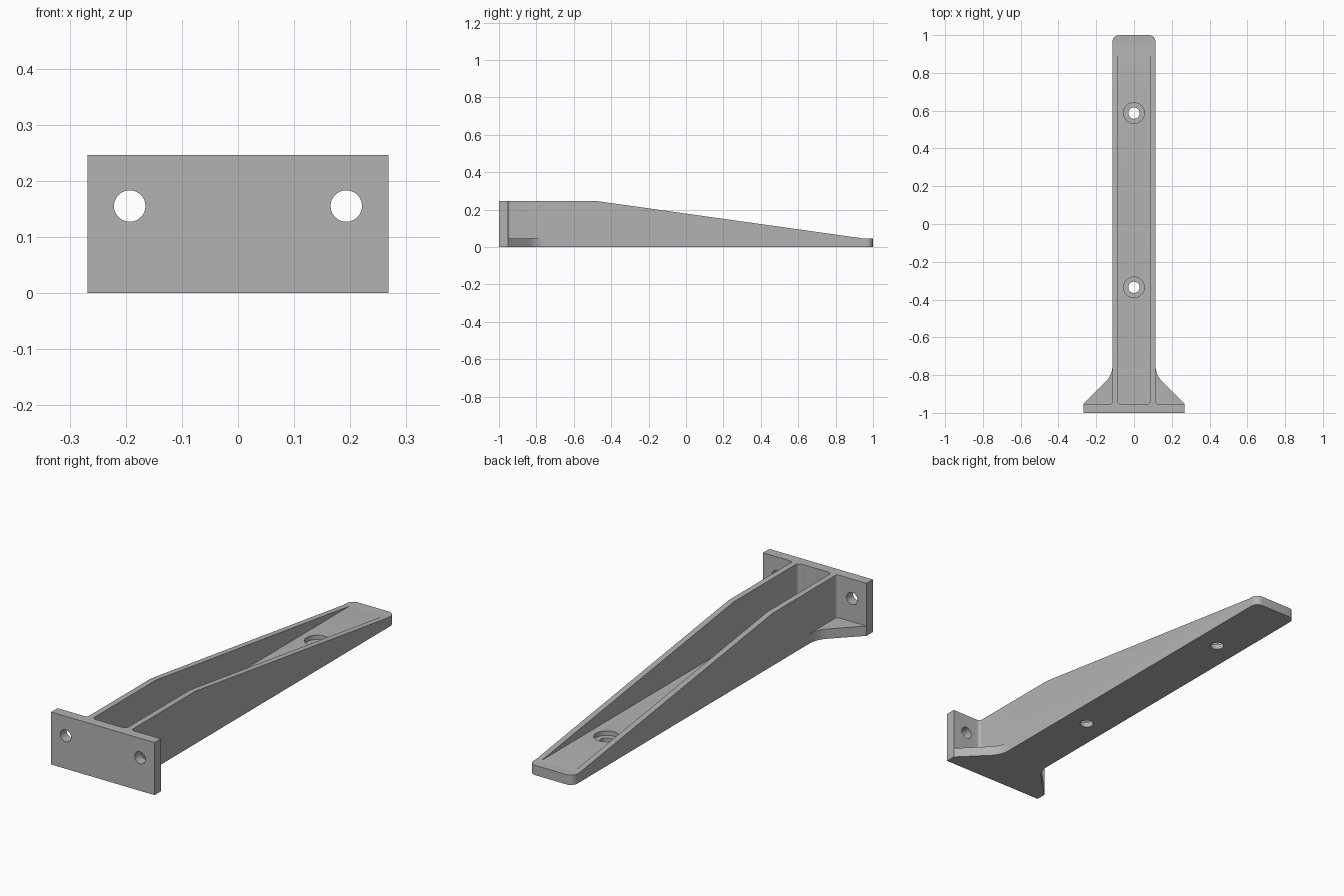
import bpy
import bmesh
import math
from mathutils import Vector, Matrix

if "Cube" in bpy.data.objects:
    bpy.data.objects.remove(bpy.data.objects["Cube"], do_unlink=True)

steel = bpy.data.materials.new("grey_metal")
steel.use_nodes = True
GREY = (0.45, 0.45, 0.45, 1)
steel.diffuse_color = GREY
steel.node_tree.nodes["Principled BSDF"].inputs["Base Color"].default_value = GREY


def rounded(corners, steps=8):
    """Outline from (x, y, radius) corners, with an arc at each rounded one."""
    out = []
    for i, (x, y, r) in enumerate(corners):
        p = Vector((x, y))
        if r == 0:
            out.append(p)
            continue
        a = (Vector(corners[i - 1][:2]) - p).normalized()
        b = (Vector(corners[(i + 1) % len(corners)][:2]) - p).normalized()
        half = a.angle(b) / 2
        centre = p + (a + b).normalized() * (r / math.sin(half))
        start = p + a * (r / math.tan(half)) - centre
        end = p + b * (r / math.tan(half)) - centre
        sweep = math.pi - 2 * half
        for k in range(steps + 1):
            t = k / steps
            v = start * math.sin((1 - t) * sweep) + end * math.sin(t * sweep)
            out.append(centre + v / math.sin(sweep))
    return out


def mirrored(half):
    """Complete a right-hand half outline across x = 0."""
    return half + [(-x, y, r) for x, y, r in reversed(half)]


def finish(bm, name):
    bmesh.ops.recalc_face_normals(bm, faces=bm.faces)
    mesh = bpy.data.meshes.new(name)
    bm.to_mesh(mesh)
    bm.free()
    mesh.materials.append(steel)
    obj = bpy.data.objects.new(name, mesh)
    bpy.context.collection.objects.link(obj)
    return obj


def prism(name, outline, low, high, along_x=False):
    bm = bmesh.new()
    place = (lambda p: (low, p[0], p[1])) if along_x else (lambda p: (p[0], p[1], low))
    face = bm.faces.new([bm.verts.new(place(p)) for p in outline])
    new = bmesh.ops.extrude_face_region(bm, geom=[face])["geom"]
    shift = (high - low, 0, 0) if along_x else (0, 0, high - low)
    bmesh.ops.translate(bm, vec=shift,
                        verts=[g for g in new if isinstance(g, bmesh.types.BMVert)])
    return finish(bm, name)


def cylinder(name, centre, radius, depth, along_y=False):
    bm = bmesh.new()
    turn = Matrix.Rotation(math.pi / 2 if along_y else 0, 4, "X")
    bmesh.ops.create_cone(bm, cap_ends=True, segments=40, radius1=radius,
                          radius2=radius, depth=depth,
                          matrix=Matrix.Translation(centre) @ turn)
    return finish(bm, name)


def combine(target, other, operation):
    mod = target.modifiers.new(operation, "BOOLEAN")
    mod.operation = operation
    mod.solver = "EXACT"
    mod.object = other
    other.hide_render = True
    bpy.context.view_layer.objects.active = target
    bpy.ops.object.modifier_apply(modifier=mod.name)
    bpy.data.objects.remove(other, do_unlink=True)


ARM, INNER, WIDE = 0.114, 0.087, 0.268   # half widths
PLATE_Y, FLOOR, TOP = -0.953, 0.046, 0.246

# Mounting plate and the two side walls, with filleted roots
bracket = prism("wall_bracket", rounded(mirrored([
    (WIDE, -1, 0), (WIDE, PLATE_Y, 0), (ARM, PLATE_Y, 0.015),
    (ARM, 0.965, 0), (INNER, 0.965, 0), (INNER, PLATE_Y, 0.018)])), 0, TOP)

# Taper the walls down towards the tip
taper = prism("taper_cutter", [(-0.48, TOP), (0.95, FLOOR - 0.0005),
                               (1.1, 0.025), (1.1, 0.4), (-0.48, 0.4)], -0.4, 0.4, True)
combine(bracket, taper, "DIFFERENCE")

# Floor with rounded tip and flared gussets
floor = prism("floor", rounded(mirrored([
    (WIDE, -1, 0), (WIDE, PLATE_Y, 0), (ARM, PLATE_Y + WIDE - ARM, 0.12),
    (ARM, 1, 0.035)])), 0, FLOOR)
combine(bracket, floor, "UNION")

# Counterbored holes through the floor
for y in (-0.335, 0.587):
    combine(bracket, cylinder("bolt_hole", (0, y, 0), 0.03, 0.3), "DIFFERENCE")
    combine(bracket, cylinder("counterbore", (0, y, 0.075), 0.055, 0.1), "DIFFERENCE")

# Plain holes through the mounting plate
for x in (-0.193, 0.193):
    combine(bracket, cylinder("plate_hole", (x, -0.975, 0.155), 0.028, 0.1, True),
            "DIFFERENCE")

bpy.ops.object.select_all(action="DESELECT")
bracket.select_set(True)
bpy.context.view_layer.objects.active = bracket
bpy.ops.object.shade_smooth_by_angle(angle=math.radians(30))
